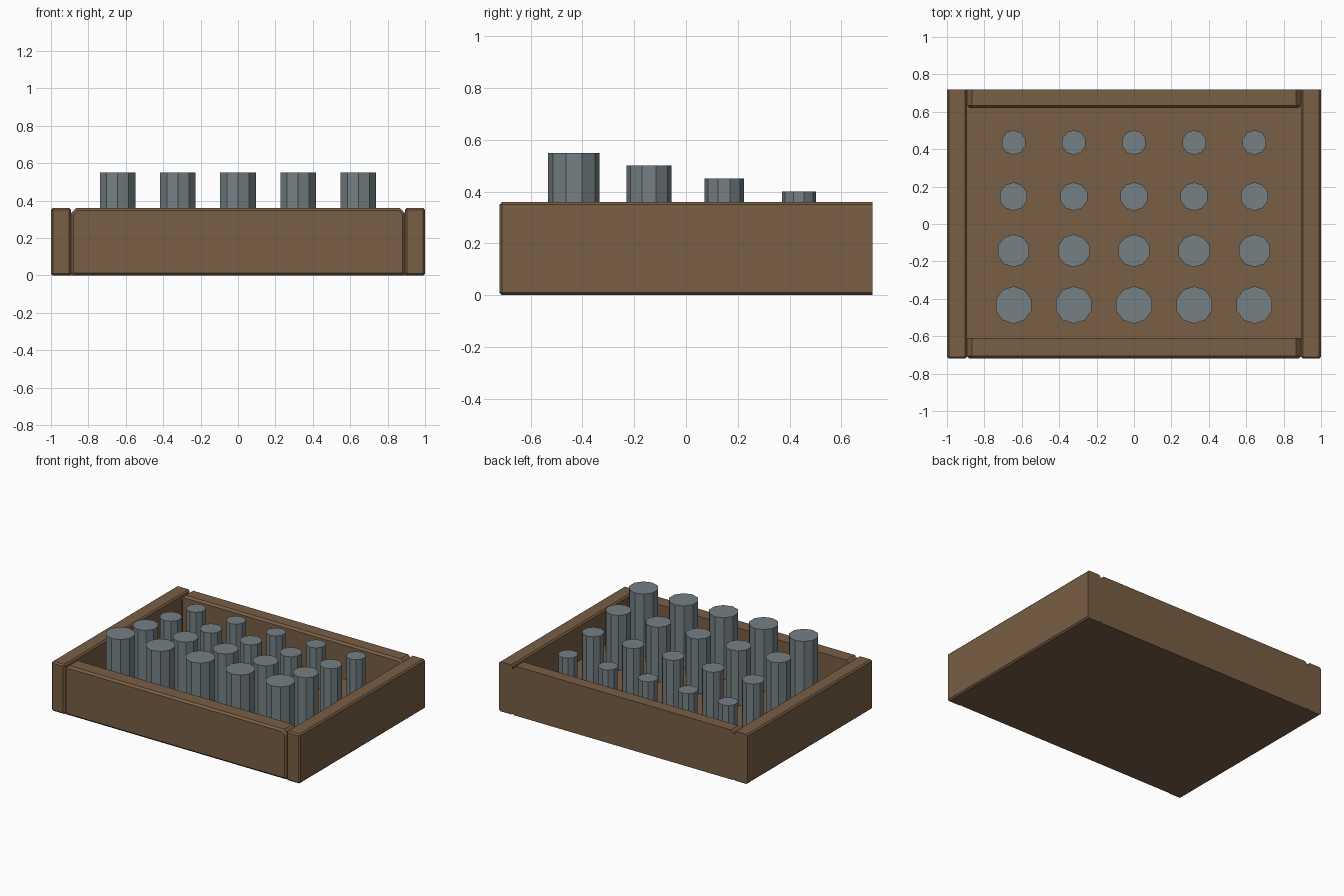
import bpy
import bmesh
import math

cube = bpy.data.objects.get("Cube")
if cube:
    bpy.data.objects.remove(cube, do_unlink=True)


def make_material(name, rgb):
    mat = bpy.data.materials.new(name)
    mat.use_nodes = True
    color = (*rgb, 1.0)
    mat.diffuse_color = color
    mat.node_tree.nodes["Principled BSDF"].inputs["Base Color"].default_value = color
    return mat


wood = make_material("brown wood", (0.188, 0.112, 0.058))
metal = make_material("grey metal", (0.178, 0.214, 0.228))


def prism(name, outline, axis, start, end, mat, bevel=0.0, rim_only=False):
    """Extrude an outline along y or z; optionally bevel all but the end rim."""
    bm = bmesh.new()

    def place(a, b, t):
        return (a, t, b) if axis == "y" else (a, b, t)

    near = [bm.verts.new(place(a, b, start)) for a, b in outline]
    far = [bm.verts.new(place(a, b, end)) for a, b in outline]
    bm.faces.new(near)
    bm.faces.new(far[::-1])
    for i in range(len(outline)):
        j = (i + 1) % len(outline)
        bm.faces.new((near[j], near[i], far[i], far[j]))
    bmesh.ops.recalc_face_normals(bm, faces=bm.faces)
    if bevel:
        front, back = set(near), set(far)
        edges = [e for e in bm.edges
                 if (front.issuperset(e.verts) if rim_only
                     else not back.issuperset(e.verts))]
        bmesh.ops.bevel(bm, geom=edges, offset=bevel, segments=1,
                        profile=0.5, affect="EDGES")
    mesh = bpy.data.meshes.new(name)
    bm.to_mesh(mesh)
    bm.free()
    mesh.materials.append(mat)
    obj = bpy.data.objects.new(name, mesh)
    bpy.context.collection.objects.link(obj)
    return obj


def rect(x0, x1, z0, z1):
    return [(x0, z0), (x1, z0), (x1, z1), (x0, z1)]


W, D, H = 1.0, 0.72, 0.36
SEAM = 0.893

# Side boards, softened everywhere except the back end
for side, name in ((1, "left_board"), (-1, "right_board")):
    x0, x1 = sorted((side * SEAM, side * W))
    prism(name, rect(x0, x1, 0, H), "y", -D, D, wood, 0.01)

# Front and back boards with cut corners and a softened front rim
e, c, b = SEAM, 0.028, 0.014
board = [(-e + b, 0), (e - b, 0), (e, b), (e, H - c), (e - c, H),
         (-e + c, H), (-e, H - c), (-e, b)]
prism("front_board", board, "y", -D, -0.61, wood, 0.014, True)
prism("back_board", board, "y", 0.62, D, wood, 0.014, True)

# Thick floor panel, flush with the underside of the boards
prism("floor", rect(-0.988, 0.988, -0.705, 0.712), "z", 0, 0.012, wood)
prism("inner_floor", rect(-0.9, 0.9, -0.66, 0.66), "z", 0.006, 0.1, wood)

# Flush strips closing the seams on the back
for side, name in ((1, "left_seam"), (-1, "right_seam")):
    x0, x1 = sorted((side * 0.885, side * 0.91))
    prism(name, rect(x0, x1, 0.014, H - 0.028), "y", 0.66, D, wood)

# Rows of ten-sided posts, shrinking towards the back
rows = [(-0.433, 0.1, 0.55), (-0.143, 0.0875, 0.5),
        (0.147, 0.076, 0.45), (0.436, 0.066, 0.4)]
for r, (y, radius, top) in enumerate(rows):
    for k in range(5):
        x = (k - 2) * 0.322
        ring = [(x + radius * math.sin(math.tau * i / 10),
                 y + radius * math.cos(math.tau * i / 10)) for i in range(10)]
        prism(f"post_row{r + 1}_{k + 1}", ring, "z", 0.09, top, metal)
